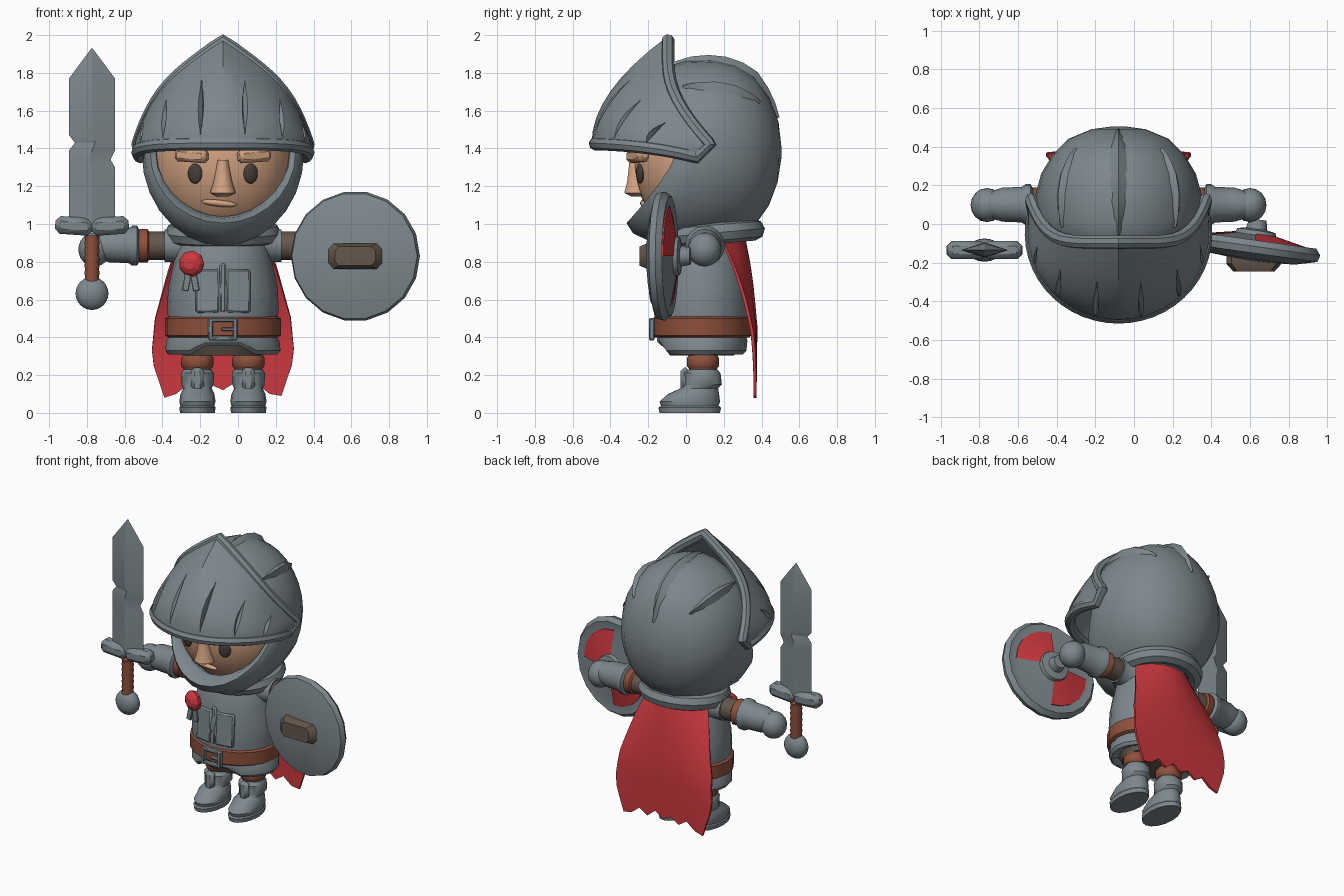
import bpy, bmesh, math
from mathutils import Matrix, Vector
from mathutils.bvhtree import BVHTree

if "Cube" in bpy.data.objects:
    bpy.data.objects.remove(bpy.data.objects["Cube"])

CX, T = -0.08, Matrix.Translation  # body centre line
R = lambda deg, axis: Matrix.Rotation(math.radians(deg), 4, axis)

def colour(name, *rgb):
    m = bpy.data.materials.new(name)
    m.diffuse_color = (*rgb, 1)
    m.use_nodes = True
    m.node_tree.nodes["Principled BSDF"].inputs["Base Color"].default_value = m.diffuse_color
    return m

STEEL = colour("steel grey", 0.205, 0.245, 0.265)
SKIN = colour("skin", 0.64, 0.36, 0.22)
RUST = colour("leather", 0.27, 0.08, 0.045)
RED = colour("red cloth", 0.60, 0.04, 0.05)
BROWN = colour("dull brown", 0.13, 0.095, 0.072)
DARK = colour("dark eye", 0.06, 0.047, 0.04)

def smooth(ob, angle=38):
    bpy.ops.object.select_all(action='DESELECT')
    ob.select_set(True)
    bpy.context.view_layer.objects.active = ob
    for m in list(ob.modifiers):
        bpy.ops.object.modifier_apply(modifier=m.name)
    bpy.ops.object.shade_smooth_by_angle(angle=math.radians(angle))

def finish(name, bm, mat, M=Matrix(), angle=38):
    bmesh.ops.transform(bm, matrix=M, verts=bm.verts)
    bmesh.ops.recalc_face_normals(bm, faces=bm.faces)
    me = bpy.data.meshes.new(name)
    bm.to_mesh(me)
    me.materials.append(mat)
    ob = bpy.data.objects.new(name, me)
    bpy.context.collection.objects.link(ob)
    smooth(ob, angle)
    return ob

def bridge(bm, rings, closed=True, caps=True):
    rings = [[bm.verts.new(p) for p in r] for r in rings]
    n = len(rings[0])
    for a, b in zip(rings, rings[1:]):
        for i in range(n if closed else n - 1):
            j = (i + 1) % n
            bm.faces.new((a[i], a[j], b[j], b[i]))
    for r in (rings[0], rings[-1]) if caps else ():
        bm.faces.new(r)

def loft(name, mat, secs, M=Matrix(), n=16, angle=38):
    """Sections (z, radius) or elliptical (z, rx, ry, offset x, offset y)."""
    bm, rings, circle = bmesh.new(), [], [2 * math.pi * i / n for i in range(n)]
    for s in secs:
        z, rx, ry, ox, oy = (list(s) + [0, 0])[:5] if len(s) > 2 else (s[0], s[1], s[1], 0, 0)
        rings.append([(ox + rx * math.cos(a), oy + ry * math.sin(a), z) for a in circle])
    bridge(bm, rings)
    return finish(name, bm, mat, M, angle)

def ball(name, mat, loc, size, M=Matrix(), n=16):
    bm = bmesh.new()
    bmesh.ops.create_uvsphere(bm, u_segments=n, v_segments=n * 3 // 4, radius=1)
    return finish(name, bm, mat, T(loc) @ M @ Matrix.Diagonal((*size, 1)))

def box(name, mat, loc, size, bev=0.01, M=Matrix()):
    bm = bmesh.new()
    bmesh.ops.create_cube(bm, size=1, matrix=Matrix.Diagonal((*size, 1)))
    bmesh.ops.bevel(bm, geom=bm.edges[:], offset=bev, segments=1, affect='EDGES')
    return finish(name, bm, mat, T(loc) @ M)

def tube(name, mat, pts, r, cyclic=False):
    cu = bpy.data.curves.new(name, 'CURVE')
    cu.dimensions, cu.bevel_depth, cu.bevel_resolution, cu.use_fill_caps = '3D', r, 2, True
    sp = cu.splines.new('POLY')
    sp.points.add(len(pts) - 1)
    sp.points.foreach_set("co", [c for p in pts for c in (*p, 1)])
    sp.use_cyclic_u = cyclic
    tmp, bm = bpy.data.objects.new(name + "_path", cu), bmesh.new()
    bpy.context.collection.objects.link(tmp)
    bm.from_mesh(bpy.data.meshes.new_from_object(tmp.evaluated_get(bpy.context.evaluated_depsgraph_get())))
    bpy.data.objects.remove(tmp)
    return finish(name, bm, mat)

def lerp(table, t):
    return next(p + (q - p) * (t - a) / (b - a) for (a, p), (b, q) in zip(table, table[1:]) if t <= b)

# Helmet rings from face opening to back: y side, y chin, half width, depth below, height above
bm, rings = bmesh.new(), []
for ys, yb, rx, dn, up in [(0.02, -0.2, .34, .34, .36), (-.04, -.27, .355, .35, .39), (-.05, -.315, .385, .375, .43),
                           (-.02, -.28, .415, .43, .46), (.06, -.14, .43, .495, .485), (.15, .1, .43, .485, .49),
                           (.26, .25, .40, .45, .465), (.36, .37, .34, .38, .405), (.44, .44, .26, .28, .29),
                           (.49, .485, .14, .16, .16), (.505, .505, .03, .03, .03)]:
    ring = []
    for i in range(28):
        c, s = math.cos(math.pi * i / 14), math.sin(math.pi * i / 14)
        y = ys + (yb - ys) * max(0, -s) ** 1.3 - 0.06 * max(0, s) * (ys < .1)
        ring.append((CX + rx * c, y, 1.38 + (up if s > 0 else dn) * s))
    rings.append(ring)
bridge(bm, rings)
bmesh.ops.delete(bm, geom=[f for f in bm.faces if len(f.verts) > 20 and f.calc_center_median().y < 0.1], context='FACES')
tree = BVHTree.FromBMesh(bm)
finish("helmet", bm, STEEL)

# Raised ridges over the helmet dome
core = Vector((CX, .08, 1.38))
for name, roll, p0, p1, w in [("centre", 0, -16, 66, .065), ("left", -40, -12, 42, .055), ("right", 40, -12, 42, .055)]:
    bm, rings, r = bmesh.new(), [], math.radians(roll)
    side = Vector((math.cos(r), 0, -math.sin(r)))
    for i in range(9):
        p = math.radians(p0 + (p1 - p0) * i / 8)
        k = math.sin(math.pi * (i + .4) / 8.8) ** .7
        d = Vector((math.sin(r) * math.cos(p), math.sin(p), math.cos(r) * math.cos(p)))
        h = tree.ray_cast(core, d)[0]
        rings.append([h - side * w * k - d * .02, h + d * (.008 + .022 * k), h + side * w * k - d * .02])
    bridge(bm, rings)
    finish(name + "_helmet_ridge", bm, STEEL, angle=25)

# Visor: peaked shell between a lower and an upper edge
def visor(u, v):
    a, s, sg = math.radians(104 * u), math.sin(math.pi / 2 * abs(u)), (1 if u > 0 else -1)
    lo = Vector((CX + .45 * math.sin(a), -.05 - .43 * math.cos(a), 1.425 - .07 * abs(u) ** 3))
    hi = Vector((CX + sg * .45 * s, -.095 + .22 * s ** 6, 1.97 - .55 * (.6 * s + .4 * s ** 5)))
    mid = Vector((lo.x, lo.y, lo.z + .26 * (1 - abs(u))))
    return lo * (1 - v) ** 2 + mid * 2 * v * (1 - v) + hi * v * v

bm = bmesh.new()
bridge(bm, [[visor(i / 14, j / 8) for i in range(-14, 15)] for j in range(9)], closed=False, caps=False)
shell = finish("visor", bm, STEEL)
sol = shell.modifiers.new("thick", 'SOLIDIFY')
sol.thickness, sol.offset = .04, 0
# Breathing slots carved as long leaf-shaped grooves
bm = bmesh.new()
for u in (-.66, -.41, -.14, .14, .41, .66):
    rings = []
    for k in range(7):
        v, w = .1 + .1 * k, .004 + .026 * math.sin(math.pi * k / 6)
        p, dv = visor(u, v), visor(u, v + .02) - visor(u, v - .02)
        x = (visor(u + .02, v) - visor(u - .02, v)).normalized()
        n = x.cross(dv).normalized()
        rings.append([p + n * .05 + x * w, p - n * (w - .018), p + n * .05 - x * w])
    bridge(bm, rings)
cut = finish("slot_cutter", bm, STEEL)
cut.hide_render = True
b = shell.modifiers.new("slots", 'BOOLEAN')
b.operation, b.object, b.solver = 'DIFFERENCE', cut, 'EXACT'
smooth(shell, 30)
bpy.data.objects.remove(cut)
edge = [visor(i / 14, 0) for i in range(-14, 15)] + [visor(i / 14, 1) for i in range(14, -15, -1)]
tube("visor_rim", STEEL, edge, .035, True)

# Head and face
HC, HR = Vector((CX, .05, 1.33)), (.365, .325, .40)
ball("head", SKIN, HC, HR, n=28)

def face(dx, z):
    return Vector((CX + dx, HC.y - HR[1] * math.sqrt(1 - (dx / HR[0]) ** 2 - ((z - HC.z) / HR[2]) ** 2), z))

for s, n in ((-1, "left"), (1, "right")):
    ball(n + "_eye", DARK, face(s * .147, 1.267), (.04, .018, .053), R(s * 20, 'Z'))
    box(n + "_brow", SKIN, face(s * .165, 1.362) - Vector((0, .015, 0)), (.18, .07, .07), .018, R(s * 24, 'Z') @ R(-s * 4, 'Y'))
loft("nose", SKIN, [(1.145, .03, .03, 0, -.26), (1.165, .068, .07, 0, -.26), (1.22, .05, .055, 0, -.26), (1.34, .028, .03, 0, -.27)], T((CX, 0, 0)), 10, 50)
ball("lips", SKIN, face(-.02, 1.11), (.095, .022, .018), R(6, 'Y'))

# Collar, torso, skirt and belt
ring = [math.pi * i / 12 for i in range(24)]
tube("collar", STEEL, [(CX + .25 * math.cos(a), .13 + .23 * math.sin(a), .95 + .02 * math.sin(a)) for a in ring], .058, True)
B = T((CX, .085, 0))
loft("torso", STEEL, [(.4, .28, .245), (.55, .295, .255), (.66, .29, .25), (.78, .265, .235), (.89, .24, .21), (.98, .19, .17)], B, 20)
skirt = loft("skirt", STEEL, [(.34, .22, .18), (.31, .29, .215), (.33, .305, .235), (.38, .3, .24), (.43, .27, .23)], B, 20, 25)
for v in skirt.data.vertices:  # raised front opening
    if abs(v.co.x - CX) < .14 and v.co.y < 0 and v.co.z < .375:
        v.co.z += .045
loft("under_skirt", BROWN, [(.305, .21, .17), (.38, .25, .205)], B)
loft("belt", RUST, [(.4, .29, .25), (.41, .307, .262), (.5, .307, .262), (.51, .29, .25)], B, 20)
for dx, dz, w, h in [(-.065, 0, .025, .115), (.065, 0, .025, .115), (0, .048, .15, .022), (0, -.048, .15, .022), (.03, 0, .08, .018)]:
    box("buckle_bar", STEEL, (CX + dx, -.182, .443 + dz), (w, .03, h), .006)
for dx, w, h in [(-.08, .13, .23), (.08, .13, .23), (0, .035, .26)]:
    box("chest_plate", STEEL, (CX + dx, -.152 + abs(dx) * .1, .53 + h / 2), (w, .03, h), .01, R(-3, 'X') @ R(dx * 120, 'Z'))

# Rosette with ribbon tails
rose = T((-.24, -.135, .79)) @ R(-18, 'Z') @ R(90, 'X')
loft("rosette", RED, [(0, .064), (.025, .07), (.045, .055), (.06, .03)], rose, 9, 20)
for dx in (-.02, .02):
    box("ribbon_tail", STEEL, (-.25 + dx, -.15, .70), (.035, .02, .11), .004, R(-dx * 500, 'Y'))

# Arms and legs, mirrored about the centre line
for s, n in ((-1, "left"), (1, "right")):
    A = T((CX, .1, .885)) @ R(s * 90, 'Y')
    loft(n + "_shoulder", STEEL, [(.13, .09), (.16, .1), (.22, .1), (.24, .085), (.31, .085)], A)
    loft(n + "_sleeve", BROWN, [(.28, .075), (.42, .075)], A)
    loft(n + "_arm_band", RUST, [(.39, .075), (.4, .088), (.44, .088), (.46, .075)], A)
    loft(n + "_gauntlet", STEEL, [(.44, .08), (.455, .106), (.48, .106), (.5, .092), (.6, .088), (.66, .07)], A)
    ball(n + "_hand", STEEL, (CX + s * .68, .098, .865), (.085, .088, .09))
    G = T((CX + s * .135, .09, 0))
    loft(n + "_thigh", BROWN, [(.18, .07), (.34, .08)], G)
    loft(n + "_knee_band", RUST, [(.235, .075), (.25, .086), (.29, .086), (.305, .075)], G)
    loft(n + "_boot", STEEL, [(.03, .088, .15, 0, -.07), (.06, .096, .16, 0, -.07), (.1, .09, .135, 0, -.05), (.13, .075, .1, 0, -.02),
                              (.15, .086, .1, 0, 0), (.21, .088, .098, 0, -.005), (.23, .075, .075)], G)
    loft(n + "_sole", STEEL, [(0, .092, .16, 0, -.07), (.028, .096, .166, 0, -.07), (.036, .09, .155, 0, -.07)], G)
    box(n + "_shin_plate", STEEL, (CX + s * .135, -.005, .175), (.07, .05, .13), .02)

# Cape: flared sheet with a ragged hem
width = [(0, .23), (.15, .28), (.5, .36), (.75, .38), (1, .31)]
depth = [(0, .315), (.15, .34), (.35, .362), (.6, .378), (1, .374)]
hem = [.08, .10, .15, .11, .15, .12, .16, .11, .15, .10, .09]
bm = bmesh.new()
bridge(bm, [[(CX + lerp(width, t) * c / 5, lerp(depth, t) - .12 * (1 - t) ** 2 * (c / 5) ** 2, .92 + (hem[c + 5] - .92) * t)
             for c in range(-5, 6)] for t in (j / 10 for j in range(11))], closed=False, caps=False)
cape = finish("cape", bm, RED)
cape.modifiers.new("thick", 'SOLIDIFY').thickness = .016
smooth(cape)

# Sword
S = T((-.773, -.135, 0))
loft("sword_blade", STEEL, [(1.0, .122, .035), (1.3, .122, .035), (1.34, .11, .035, -.012, 0), (1.39, .122, .035), (1.43, .106, .035, .016, 0),
                            (1.47, .122, .035), (1.77, .122, .035), (1.93, .003, .003)], S, 4, 15)
for s in (-1, 1):
    box("sword_guard", STEEL, (-.773 + s * .095, -.135, .99), (.2, .094, .094), .026, R(-s * 4, 'Y'))
loft("sword_grip", RUST, [(.68 + .02 * i, .036 + .005 * (i % 2)) for i in range(14)], S, 12)
ball("pommel", STEEL, (-.773, -.135, .632), (.087, .06, .087))

# Round shield, tilted, with a quartered conical back
D = T((.62, -.125, .83)) @ R(-8, 'Z') @ R(90, 'X')
loft("shield", STEEL, [(-.07, .1), (-.035, .265), (-.042, .32), (-.01, .345), (.025, .335), (.055, .22), (.066, .05)], D, 18, 25)
bm = bmesh.new()
for k in (0, 2):
    arc = [math.pi / 2 * (k + i / 5) for i in range(6)]
    bridge(bm, [[(r * math.cos(a), r * math.sin(a), z) for a in arc] for r, z in ((.09, -.071), (.09, -.078), (.265, -.042), (.265, -.034))], False, False)
finish("shield_back_quarters", bm, RED, D, 25)
loft("shield_hub", STEEL, [(-.06, .11), (-.092, .1), (-.1, .055), (-.15, .045)], D)
bm = bmesh.new()
half = [(.143, .035), (.115, .068), (-.115, .068), (-.143, .035), (-.143, -.035), (-.115, -.068), (.115, -.068), (.143, -.035)]
bridge(bm, [[(x * k, y * k, z) for x, y in half] for z, k in ((.03, 1), (.08, 1), (.12, .75))])
finish("shield_boss", bm, BROWN, D @ R(8, 'Y'))
